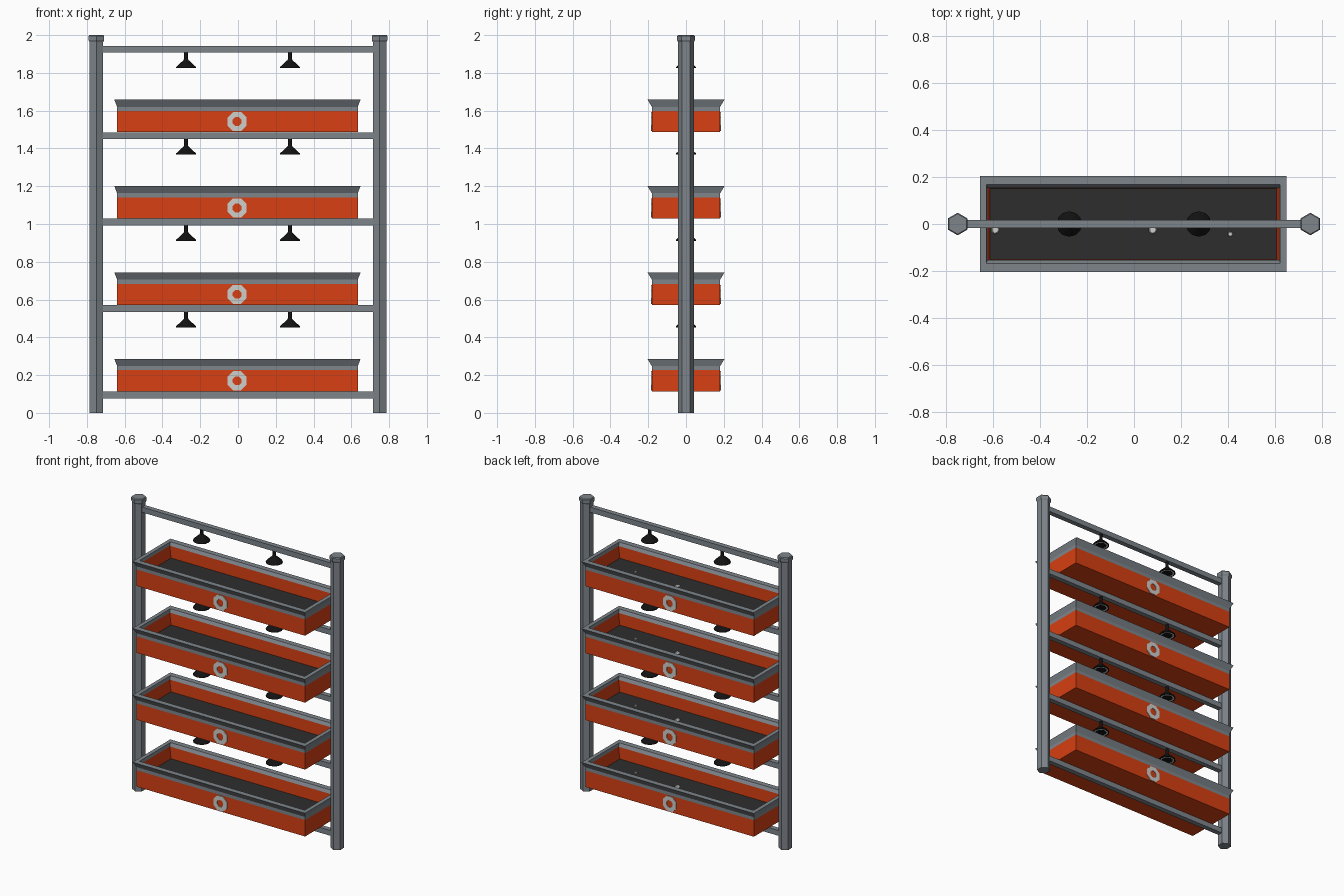
import bpy, bmesh, math
from mathutils import Matrix

if "Cube" in bpy.data.objects:
    bpy.data.objects.remove(bpy.data.objects["Cube"])


def material(name, rgb):
    m = bpy.data.materials.new(name)
    m.diffuse_color = (*rgb, 1)
    m.use_nodes = True
    m.node_tree.nodes["Principled BSDF"].inputs["Base Color"].default_value = m.diffuse_color
    return m


GREY = material("grey metal", (0.21, 0.235, 0.26))
ORANGE = material("orange planter", (0.68, 0.05, 0.006))
SOIL = material("dark soil", (0.027, 0.027, 0.027))
BLACK = material("black lamp", (0.006, 0.006, 0.006))
LIGHT = material("light grey", (0.62, 0.62, 0.6))


def loft(name, loops, mats, rule=None, closed=False, matrix=None):
    """Skin matching loops of points; rule(i) gives the material of band i."""
    bm = bmesh.new()
    rings = [[bm.verts.new(p) for p in loop] for loop in loops]
    n = len(rings[0])
    pairs = list(zip(rings, rings[1:]))
    if closed:
        pairs.append((rings[-1], rings[0]))
    for i, (a, b) in enumerate(pairs):
        for k in range(n):
            f = bm.faces.new((a[k], a[(k + 1) % n], b[(k + 1) % n], b[k]))
            f.material_index = rule(i) if rule else 0
    if not closed:
        f = bm.faces.new(rings[0][::-1])
        f.material_index = rule(-1) if rule else 0
        f = bm.faces.new(rings[-1])
        f.material_index = rule(len(pairs)) if rule else 0
    bmesh.ops.recalc_face_normals(bm, faces=bm.faces)
    if matrix:
        bm.transform(matrix)
    mesh = bpy.data.meshes.new(name)
    bm.to_mesh(mesh)
    bm.free()
    for m in mats:
        mesh.materials.append(m)
    obj = bpy.data.objects.new(name, mesh)
    bpy.context.collection.objects.link(obj)
    return obj


def polygon(r, z, n, turn=0.0):
    return [(r * math.cos(2 * math.pi * k / n + turn),
             r * math.sin(2 * math.pi * k / n + turn), z) for k in range(n)]


def rect(hx, hy, z):
    return [(-hx, -hy, z), (hx, -hy, z), (hx, hy, z), (-hx, hy, z)]


def move(x, y, z):
    return Matrix.Translation((x, y, z))


# hexagonal posts with wider caps
for side, x in (("left", -0.75), ("right", 0.75)):
    loft(f"{side}_post", [polygon(0.042, z, 6, math.pi / 6) for z in (0, 1.97)],
         [GREY], matrix=move(x, 0, 0))
    cap = [(0.042, 1.963), (0.048, 1.974), (0.048, 1.994), (0.043, 2.0)]
    loft(f"{side}_post_cap", [polygon(r, z, 6, math.pi / 6) for r, z in cap],
         [GREY], matrix=move(x, 0, 0))

# planter cross-section, from underside, over the flared rim, down to the soil
TRAY = [(0.637, 0.181, 0.114), (0.637, 0.181, 0.226), (0.637, 0.181, 0.248),
        (0.652, 0.204, 0.286), (0.625, 0.167, 0.286), (0.621, 0.154, 0.265),
        (0.610, 0.152, 0.185)]


def tray_colour(i):
    return 2 if i == 6 else (1 if 1 <= i <= 4 else 0)


def lamp(name, x, z):
    # hanging stem and flared shade, with a pale ring on the underside
    prof = [(0.010, -0.015), (0.010, -0.05), (0.014, -0.058), (0.052, -0.093),
            (0.054, -0.100), (0.046, -0.100), (0.036, -0.099)]
    loft(name, [polygon(r, h, 12) for r, h in prof], [BLACK, LIGHT],
         rule=lambda i: 1 if i == 5 else 0, matrix=move(x, 0, z))


STEP = 0.4575
for level in range(5):
    z = 0.095 + STEP * level
    # horizontal bar between the posts
    loft(f"cross_bar_{level}", [rect(0.73, 0.017, -0.018), rect(0.73, 0.017, 0.018)],
         [GREY], matrix=move(0, 0, z))
    if level > 0:
        for x in (-0.275, 0.275):
            lamp(f"lamp_{level}", x, z)
    if level == 4:
        break
    base = STEP * level
    loft(f"planter_{level}", [rect(*p) for p in TRAY], [ORANGE, GREY, SOIL],
         rule=tray_colour, matrix=move(-0.003, 0, base))
    # octagonal ring plates on both long sides
    for face, y in (("front", -0.1825), ("back", 0.1825)):
        t = math.pi / 8
        ring = [polygon(r, h, 8, t) for r, h in
                ((0.055, -0.003), (0.055, 0.003), (0.025, 0.003), (0.025, -0.003))]
        loft(f"{face}_ring_{level}", ring, [LIGHT], closed=True,
             matrix=move(-0.005, y, base + 0.17) @ Matrix.Rotation(math.pi / 2, 4, 'X'))
    # small pale pebbles on the soil
    for x, y, r in ((-0.59, -0.025, 0.02), (0.08, -0.025, 0.02), (0.41, -0.043, 0.012)):
        loft(f"pebble_{level}", [polygon(r, -0.002, 7), polygon(r * 0.7, 0.005, 7)],
             [LIGHT], matrix=move(x, y, base + 0.185))
